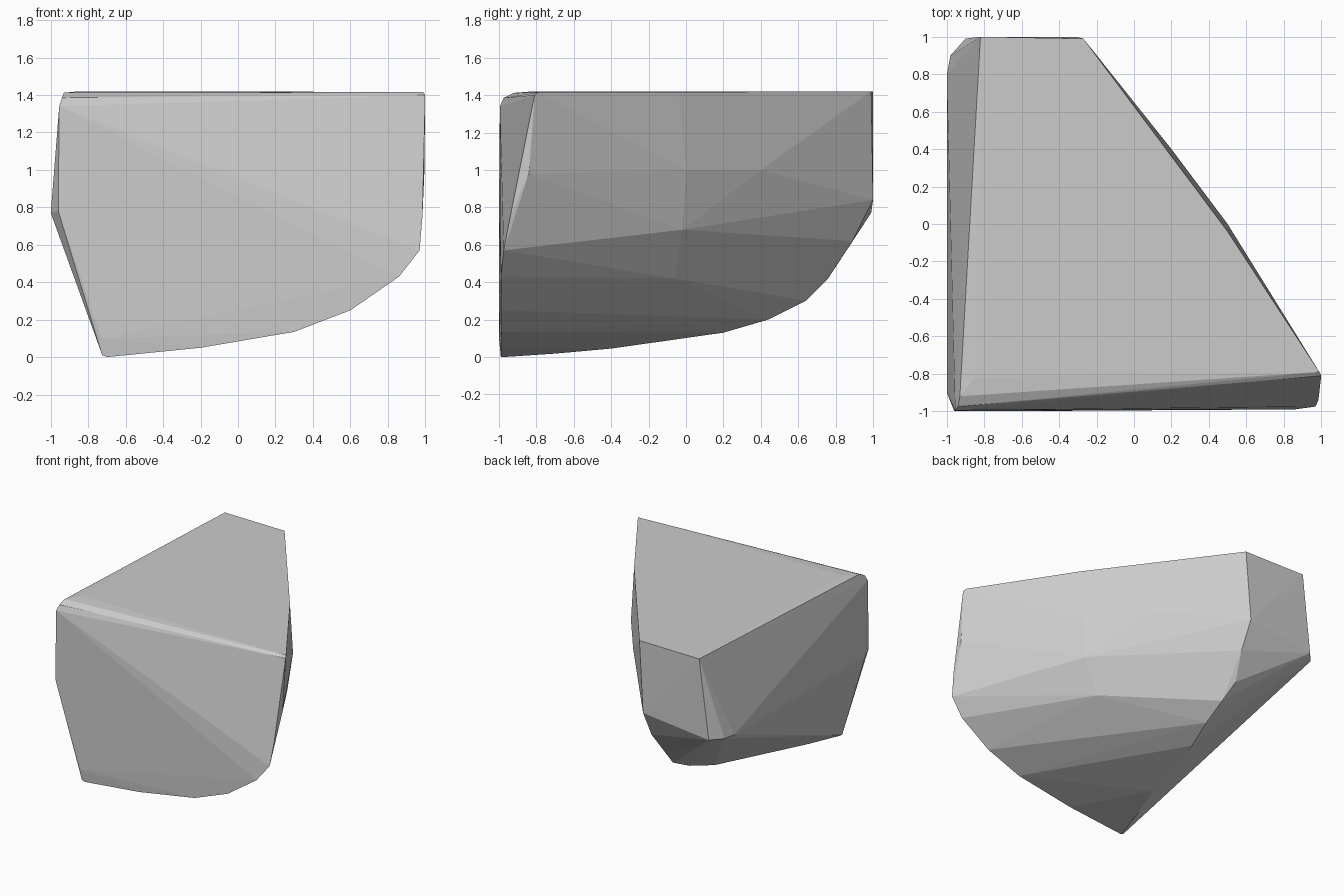
import bpy, bmesh, math

if "Cube" in bpy.data.objects:
    bpy.data.objects.remove(bpy.data.objects["Cube"])

# Cross-section outlines of the block; the skin is stretched around them
top_rim = [(-.82, 1, 1.42), (-.27, .99, 1.42), (.15, .43, 1.418), (.5, -.04, 1.417),
           (.99, -.79, 1.415), (1, -.81, 1.40), (-.85, -.82, 1.42),
           (-.93, -.92, 1.412), (-.94, -.975, 1.385), (-.955, -.995, 1.34)]
right_edge = [(.995, -.84, .98), (.985, -.94, .75), (.97, -.975, .57)]
slanted_side = [(.5, 0, 1.0), (.2, .40, 1.0), (.46, -.02, .68), (.31, -.06, .42)]
back_face = [(-.31, 1, .84), (-.9, .99, .77), (-.98, .90, .77), (-1, .80, .77)]
left_edge = [(-1, -.90, .77), (-.96, -1, .78), (-.73, -1, .10)]
front_curve = [(.86, .43), (.6, .25), (.3, .135), (-.2, .05), (-.6, .01), (-.70, .0), (-.725, .01)]
keel = [(-.70, -.97, 0), (-.62, -.7, .018), (-.52, -.4, .045), (-.40, .2, .13),
        (-.34, .44, .20), (-.33, .64, .30), (-.36, .76, .42), (-.31, .89, .62)]

points = top_rim + right_edge + slanted_side + back_face + left_edge + keel
points += [(x, -.99, z) for x, z in front_curve]

# Wrap the outlines in a tight faceted skin
bm = bmesh.new()
for p in points:
    bm.verts.new(p)
hull = bmesh.ops.convex_hull(bm, input=bm.verts[:])
spare = [v for v in bm.verts if not v.link_faces]
bmesh.ops.delete(bm, geom=spare, context='VERTS')
bmesh.ops.dissolve_limit(bm, angle_limit=math.radians(1), verts=bm.verts[:], edges=bm.edges[:])
bmesh.ops.recalc_face_normals(bm, faces=bm.faces[:])

mesh = bpy.data.meshes.new("rounded_wedge_block")
bm.to_mesh(mesh)
bm.free()
block = bpy.data.objects.new("rounded_wedge_block", mesh)
bpy.context.collection.objects.link(block)
